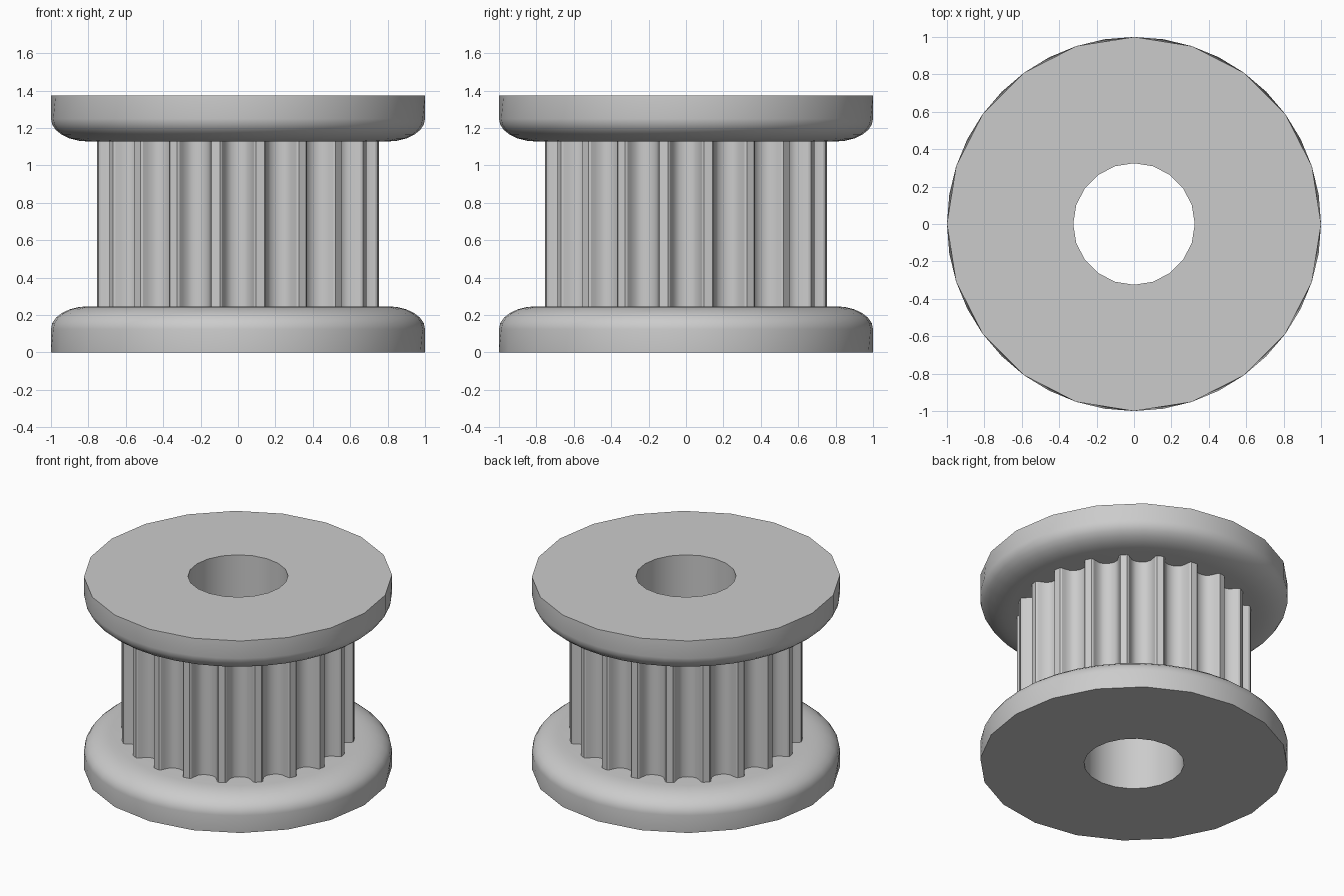
import bpy
import bmesh
from math import sin, cos, pi, radians

cube = bpy.data.objects.get("Cube")
if cube:
    bpy.data.objects.remove(cube)

HEIGHT = 1.375
FLANGE = 0.247
BORE = 0.325
TEETH = 20
SEGMENTS = 2 * TEETH

grey = bpy.data.materials.new("plain grey")
grey.use_nodes = True
grey.diffuse_color = (0.6, 0.6, 0.6, 1)
grey.node_tree.nodes["Principled BSDF"].inputs["Base Color"].default_value = grey.diffuse_color


def skin(name, rings):
    """Join successive closed rings of points with quads."""
    bm = bmesh.new()
    loops = [[bm.verts.new(p) for p in ring] for ring in rings]
    for a, b in zip(loops, loops[1:]):
        n = len(a)
        for j in range(n):
            k = (j + 1) % n
            bm.faces.new((a[j], a[k], b[k], b[j]))
    mesh = bpy.data.meshes.new(name)
    bm.to_mesh(mesh)
    bm.free()
    mesh.materials.append(grey)
    obj = bpy.data.objects.new(name, mesh)
    bpy.context.collection.objects.link(obj)
    bpy.ops.object.select_all(action='DESELECT')
    obj.select_set(True)
    bpy.context.view_layer.objects.active = obj
    bpy.ops.object.shade_smooth_by_angle(angle=radians(30))
    return obj


def ring(r, z, coarse=False):
    """Circle of points; a coarse one has its odd points on the chords."""
    points = []
    for j in range(SEGMENTS):
        a = 2 * pi * j / SEGMENTS
        q = r * cos(pi / TEETH) if coarse and j % 2 else r
        points.append((q * cos(a), q * sin(a), z))
    return points


# Flanges: coarse flat outer face, finer rim, rounded inner shoulder
def flange_rings(height):
    rings = [ring(BORE, height(0), True), ring(1, height(0), True)]
    for i in range(7):
        t = i / 6 * pi / 2
        rings.append(ring(0.8 + 0.2 * cos(t), height(0.125 + (FLANGE - 0.125) * sin(t))))
    rings.append(ring(0.6, height(FLANGE)))
    return rings


skin("lower_flange", flange_rings(lambda z: z))
skin("upper_flange", flange_rings(lambda z: HEIGHT - z)[::-1])

# Toothed barrel: one rounded groove profile repeated around the axis
half = [(0.035, 0.671), (0.06, 0.69), (0.076, 0.722), (0.086, 0.746), (0.097, 0.754)]
groove = [(-x, r) for x, r in reversed(half)] + [(0, 0.665)] + half


def barrel_ring(z):
    points = []
    for t in range(TEETH):
        a = 2 * pi * t / TEETH
        points += [(r * cos(a) - x * sin(a), r * sin(a) + x * cos(a), z) for x, r in groove]
    return points


skin("toothed_barrel", [barrel_ring(FLANGE), barrel_ring(HEIGHT - FLANGE)])

# Shaft bore running right through
skin("shaft_bore", [ring(BORE, HEIGHT, True), ring(BORE, 0, True)])
